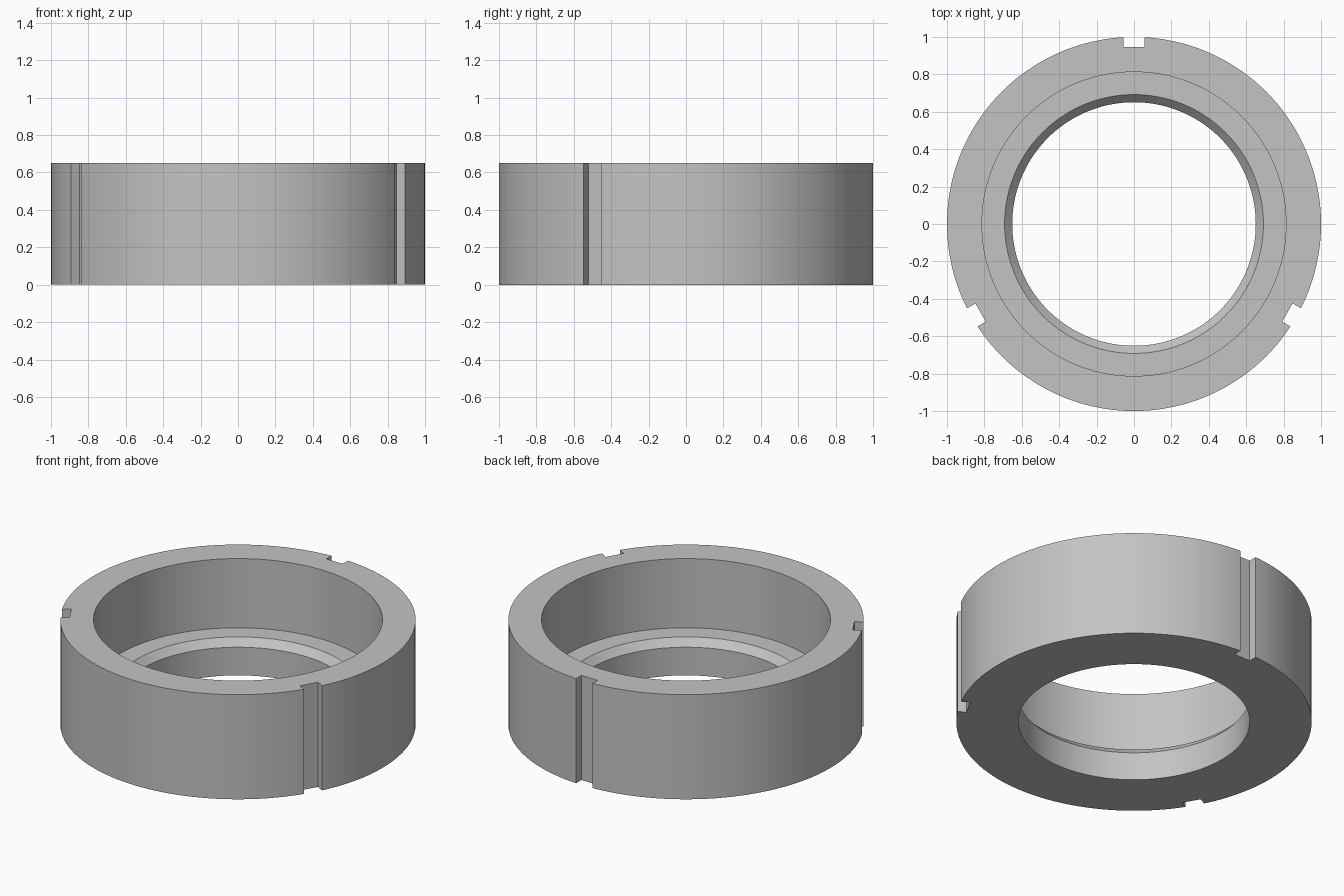
import bpy, bmesh, math
from mathutils import Matrix, Vector

cube = bpy.data.objects.get("Cube")
if cube:
    bpy.data.objects.remove(cube, do_unlink=True)

HEIGHT = 0.65
SEGMENTS = 144
SLOT_WIDTH, SLOT_FLOOR = 0.112, 0.947

steel = bpy.data.materials.new("steel grey")
steel.use_nodes = True
colour = (0.55, 0.55, 0.55, 1)
steel.diffuse_color = colour
steel.node_tree.nodes["Principled BSDF"].inputs["Base Color"].default_value = colour


def make_object(name, bm):
    bmesh.ops.recalc_face_normals(bm, faces=bm.faces)
    mesh = bpy.data.meshes.new(name)
    bm.to_mesh(mesh)
    bm.free()
    mesh.materials.append(steel)
    obj = bpy.data.objects.new(name, mesh)
    bpy.context.collection.objects.link(obj)
    return obj


# Ring body: stepped, chamfered section (radius, height) turned about z
section = [(0.651, 0), (1, 0), (1, HEIGHT), (0.813, HEIGHT),
           (0.813, 0.22), (0.692, 0.22), (0.651, 0.175)]
bm = bmesh.new()
verts = [bm.verts.new((r, 0, z)) for r, z in section]
edges = [bm.edges.new((v, verts[i - 1])) for i, v in enumerate(verts)]
bmesh.ops.spin(bm, geom=verts + edges, cent=(0, 0, 0), axis=(0, 0, 1),
               angle=math.tau, steps=SEGMENTS, use_duplicate=False)
bmesh.ops.remove_doubles(bm, verts=bm.verts, dist=1e-4)
ring = make_object("slotted_ring", bm)

# Three full-height spanner slots cut into the rim
bm = bmesh.new()
depth = 0.2
for i in range(3):
    turn = Matrix.Rotation(math.tau * i / 3, 4, "Z")
    place = Matrix.Translation(Vector((0, SLOT_FLOOR + depth / 2, HEIGHT / 2)))
    size = Matrix.Diagonal((SLOT_WIDTH, depth, HEIGHT * 2, 1))
    bmesh.ops.create_cube(bm, size=1, matrix=turn @ place @ size)
cutter = make_object("slot_cutter", bm)
cutter.hide_render = True

cut = ring.modifiers.new("slots", "BOOLEAN")
cut.operation = "DIFFERENCE"
cut.solver = "EXACT"
cut.object = cutter
bpy.ops.object.select_all(action="DESELECT")
bpy.context.view_layer.objects.active = ring
ring.select_set(True)
bpy.ops.object.modifier_apply(modifier=cut.name)
bpy.data.objects.remove(cutter, do_unlink=True)

# Smooth walls with crisp rims
bpy.ops.object.shade_smooth_by_angle(angle=math.radians(30))
